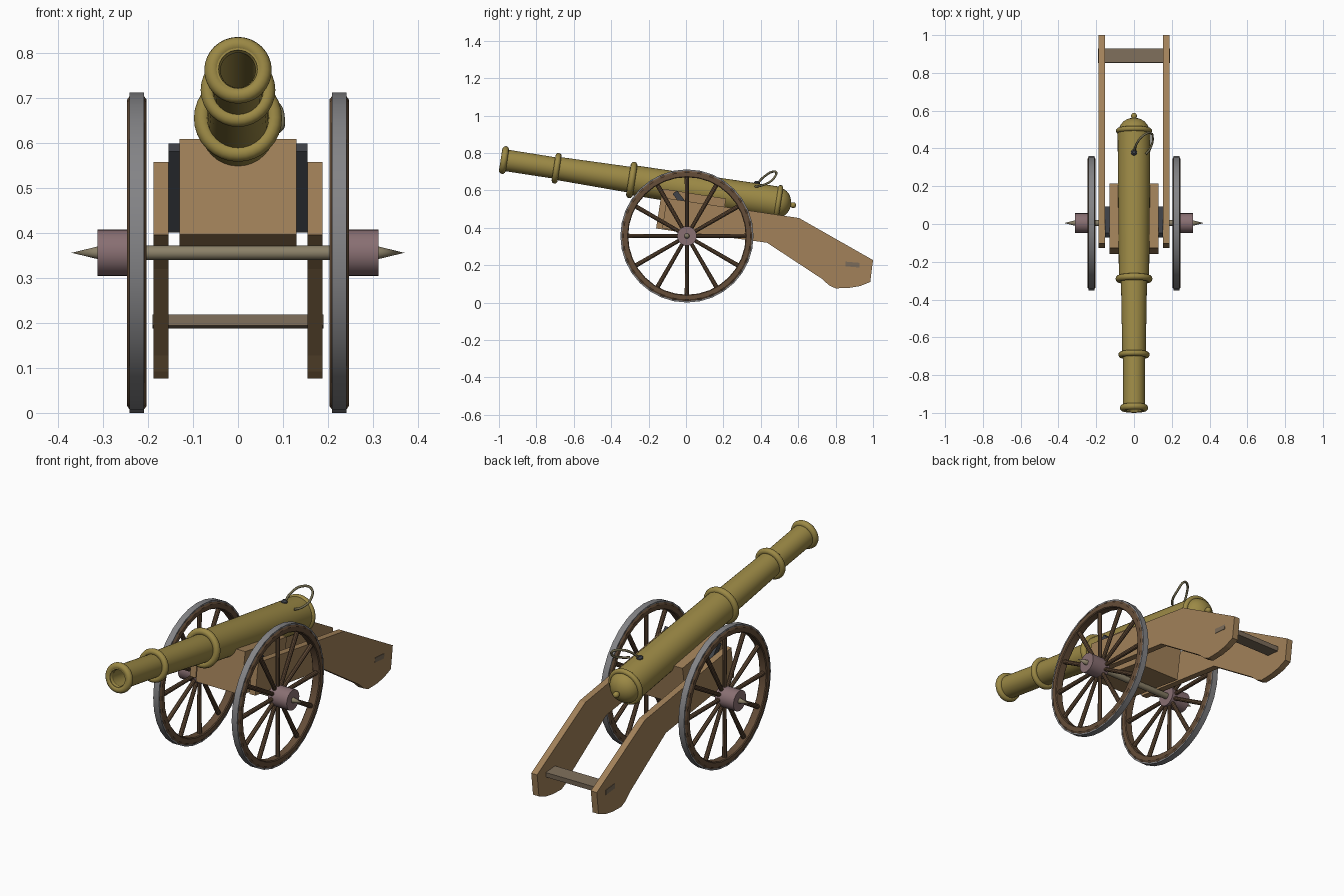
import bpy, bmesh, math
from mathutils import Matrix, Vector

if "Cube" in bpy.data.objects:
    bpy.data.objects.remove(bpy.data.objects["Cube"])

TILT = math.radians(8.87)


def material(name, rgb):
    m = bpy.data.materials.new(name)
    m.diffuse_color = (*rgb, 1)
    m.use_nodes = True
    m.node_tree.nodes["Principled BSDF"].inputs["Base Color"].default_value = m.diffuse_color
    return m


BRASS = material("brass", (0.33, 0.25, 0.06))
WOOD = material("oak", (0.36, 0.22, 0.10))
DARK_WOOD = material("dark_wood", (0.13, 0.075, 0.04))
IRON = material("iron", (0.23, 0.23, 0.24))
SLATE = material("slate", (0.05, 0.055, 0.065))
HUB = material("hub_metal", (0.25, 0.16, 0.17))
AXLE = material("axle_wood", (0.26, 0.22, 0.14))
TAUPE = material("crossbar_wood", (0.20, 0.15, 0.10))
ROPE = material("fuse_cord", (0.17, 0.15, 0.08))


def finish(name, bm, mat, smooth=True):
    bmesh.ops.recalc_face_normals(bm, faces=bm.faces)
    me = bpy.data.meshes.new(name)
    bm.to_mesh(me)
    bm.free()
    ob = bpy.data.objects.new(name, me)
    bpy.context.collection.objects.link(ob)
    me.materials.append(mat)
    if smooth:
        bpy.ops.object.select_all(action='DESELECT')
        ob.select_set(True)
        bpy.context.view_layer.objects.active = ob
        bpy.ops.object.shade_smooth_by_angle(angle=math.radians(35))
    return ob


def lathe(name, profile, matrix, mat, segs=32, closed=False):
    """Spin (radius, height) points around local z."""
    bm = bmesh.new()
    vs = [bm.verts.new((r, 0, h)) for r, h in profile]
    es = [bm.edges.new(p) for p in zip(vs, vs[1:])]
    if closed:
        es.append(bm.edges.new((vs[-1], vs[0])))
    bmesh.ops.spin(bm, geom=vs + es, cent=(0, 0, 0), axis=(0, 0, 1),
                   angle=math.tau, steps=segs, use_duplicate=False)
    bmesh.ops.remove_doubles(bm, verts=bm.verts, dist=1e-5)
    bmesh.ops.transform(bm, matrix=matrix, verts=bm.verts)
    return finish(name, bm, mat)


def box(name, size, centre, mat, rot_x=0.0):
    bm = bmesh.new()
    m = (Matrix.Translation(centre) @ Matrix.Rotation(rot_x, 4, 'X')
         @ Matrix.Diagonal((*size, 1)))
    bmesh.ops.create_cube(bm, size=1, matrix=m)
    return finish(name, bm, mat, False)


# Barrel: local z runs from muzzle to breech
barrel_axis = (Matrix.Translation((0, 0, 0.61))
               @ Matrix.Rotation(-(math.pi / 2 + TILT), 4, 'X'))
dome = [(0.080 * math.cos(a), 0.500 + 0.068 * math.sin(a))
        for a in [math.radians(15 * i) for i in range(6)]]
knob = [(0.012, 0.567)] + [(0.016 * math.sin(a), 0.580 - 0.016 * math.cos(a))
        for a in [math.radians(30 * i) for i in range(2, 7)]]
lathe("barrel", [(0, -0.35), (0.043, -0.35), (0.043, -1.0), (0.058, -1.0),
                 (0.057, -0.70), (0.062, -0.70), (0.069, -0.295),
                 (0.080, -0.295), (0.087, 0.50)] + dome + knob,
      barrel_axis, BRASS)

# Raised bands around the barrel
for name, y, major, minor in (("muzzle_band", -0.973, 0.057, 0.018),
                              ("front_band", -0.692, 0.067, 0.016),
                              ("middle_band", -0.290, 0.080, 0.018),
                              ("breech_band", 0.493, 0.082, 0.014)):
    s = y / math.cos(TILT)
    lathe(name, [(major + minor * math.cos(k * math.tau / 12),
                  s + minor * math.sin(k * math.tau / 12)) for k in range(12)],
          barrel_axis, BRASS, closed=True)

# Fuse socket and curled fuse cord
socket_pos = barrel_axis @ Vector((0, -0.082, 0.375))
lathe("fuse_socket", [(0, -0.01), (0.018, -0.01), (0.016, 0.010), (0.008, 0.018), (0, 0.018)],
      Matrix.Translation((0, 0.378, 0.632)) @ Matrix.Rotation(-TILT, 4, 'X'), SLATE, 12)
curve = bpy.data.curves.new("fuse_cord", 'CURVE')
curve.dimensions = '3D'
curve.bevel_depth = 0.006
curve.bevel_resolution = 2
curve.resolution_u = 5
curve.use_fill_caps = True
pts = [(0, 0.375, 0.63), (0.012, 0.42, 0.675), (0.045, 0.465, 0.70),
       (0.083, 0.483, 0.69), (0.099, 0.455, 0.65), (0.086, 0.40, 0.625),
       (0.063, 0.37, 0.62)]
sp = curve.splines.new('BEZIER')
sp.bezier_points.add(len(pts) - 1)
for bp, p in zip(sp.bezier_points, pts):
    bp.co = p
    bp.handle_left_type = bp.handle_right_type = 'AUTO'
curve.materials.append(ROPE)
bpy.context.collection.objects.link(bpy.data.objects.new("fuse_cord", curve))

# Tilted cradle block under the barrel
box("cradle_block", (0.26, 0.345, 0.215), (0, 0.027, 0.476), WOOD, -TILT)

# Axle with pointed ends
axle_axis = Matrix.Translation((0, 0.005, 0.356)) @ Matrix.Rotation(math.pi / 2, 4, 'Y')
lathe("axle", [(0, -0.37), (0.014, -0.312), (0.016, -0.30), (0.016, 0.30),
               (0.014, 0.312), (0, 0.37)], axle_axis, AXLE, 16)

# Rear crossbar joining the cheeks
box("rear_crossbar", (0.38, 0.075, 0.025), (0, 0.89, 0.203), TAUPE, -math.radians(5))

cheek_profile = [(-0.127, 0.396), (-0.103, 0.558), (0.604, 0.452), (1.0, 0.227),
                 (0.985, 0.110), (0.93, 0.088), (0.87, 0.078), (0.80, 0.076),
                 (0.765, 0.092), (0.725, 0.128), (0.433, 0.320)]

for side, label in ((1, "right"), (-1, "left")):
    # Carriage cheek
    bm = bmesh.new()
    face = bm.faces.new([bm.verts.new((side * 0.154, y, z)) for y, z in cheek_profile])
    ext = bmesh.ops.extrude_face_region(bm, geom=[face], use_keep_orig=True)
    bmesh.ops.translate(bm, vec=(side * 0.034, 0, 0),
                        verts=[v for v in ext["geom"] if isinstance(v, bmesh.types.BMVert)])
    finish(label + "_cheek", bm, WOOD, False)

    # Diagonal iron strap between block and cheek
    box(label + "_strap", (0.025, 0.03, 0.228), (side * 0.142, 0.01, 0.50), SLATE,
        math.atan2(0.14, 0.18))

    # Wheel: tyre, rim, hub and twelve spokes
    wheel = (Matrix.Translation((side * 0.225, 0.005, 0.356))
             @ Matrix.Rotation(side * math.pi / 2, 4, 'Y'))
    lathe(label + "_tyre", [(0.335, -0.016), (0.356, -0.016), (0.356, 0.016),
                            (0.335, 0.016)], wheel, IRON, 32, True)
    lathe(label + "_rim", [(0.314, -0.018), (0.318, -0.022), (0.340, -0.022),
                           (0.350, -0.015), (0.350, 0.015), (0.340, 0.022),
                           (0.318, 0.022), (0.314, 0.018)], wheel, DARK_WOOD, 32, True)
    lathe(label + "_hub", [(0, -0.02), (0.052, -0.02), (0.052, 0.087), (0, 0.087)],
          wheel, HUB, 24)
    bm = bmesh.new()
    for k in range(12):
        m = (wheel @ Matrix.Rotation(k * math.tau / 12, 4, 'Z')
             @ Matrix.Rotation(math.pi / 2, 4, 'Y') @ Matrix.Translation((0, 0, 0.18)))
        bmesh.ops.create_cone(bm, cap_ends=True, segments=10, radius1=0.010,
                              radius2=0.012, depth=0.29, matrix=m)
    finish(label + "_spokes", bm, DARK_WOOD)
